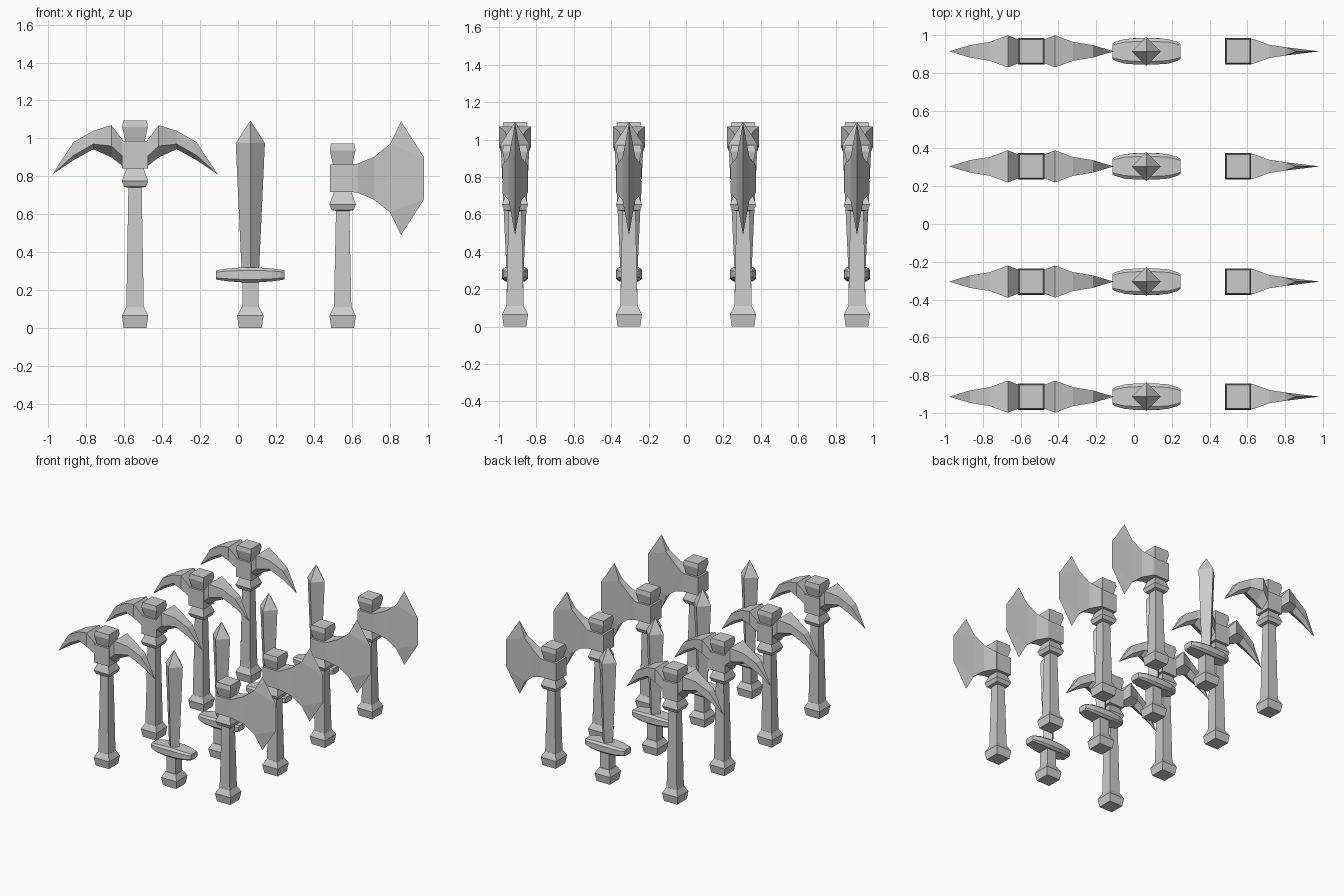
import bpy, bmesh

if "Cube" in bpy.data.objects:
    bpy.data.objects.remove(bpy.data.objects["Cube"])

ROWS = (-0.914, -0.305, 0.305, 0.914)


def loft(name, rings, x0):
    """Skin a list of rings (a one-point ring is a tip), placed once per row."""
    bm = bmesh.new()
    vr = [[bm.verts.new(p) for p in r] for r in rings]
    for a, b in zip(vr, vr[1:]):
        n = max(len(a), len(b))
        for i in range(n):
            j = (i + 1) % n
            if len(b) == 1:
                bm.faces.new((a[i], a[j], b[0]))
            else:
                bm.faces.new((a[i], a[j], b[j], b[i]))
    for r in (vr[0], vr[-1]):
        if len(r) > 2:
            bm.faces.new(r)
    finish(name, bm, x0)


def finish(name, bm, x0):
    bmesh.ops.recalc_face_normals(bm, faces=bm.faces)
    me = bpy.data.meshes.new(name)
    bm.to_mesh(me)
    bm.free()
    for y in ROWS:
        ob = bpy.data.objects.new(name, me)
        ob.location = (x0, y, 0)
        bpy.context.collection.objects.link(ob)


def square(h, z):
    return [(-h, -h, z), (h, -h, z), (h, h, z), (-h, h, z)]


def post(name, profile, x0):
    loft(name, [square(h, z) for h, z in profile], x0)


def hafted_handle(name, x0, top):
    """Pommel, tapering shaft, collar, head block and cap; top is the block base."""
    post(name + "_pommel", [(.06, 0), (.07, .065), (.047, .11)], x0)
    post(name + "_shaft", [(.046, .105), (.035, top - .09)], x0)
    post(name + "_collar", [(.035, top - .1), (.058, top - .095), (.07, top - .065), (.046, top)], x0)
    post(name + "_block", [(.068, top), (.068, top + .146)], x0)
    post(name + "_cap", [(.05, top + .14), (.068, top + .22), (.062, top + .255)], x0)


# Pickaxe: handle and two curved points
PX = -.543
hafted_handle("pickaxe", PX, .84)
for side, label in ((-1, "left"), (1, "right")):
    rings = []
    for x, top, mid, low, w in ((.06, .985, .90, .85, .06), (.125, 1.07, .96, .90, .085),
                                (.22, 1.04, .97, .943, .05), (.325, .98, .91, .885, .033)):
        x *= side
        rings.append([(x, -w, top), (x, w, top), (x, w, mid), (x, 0, low), (x, -w, mid)])
    rings.append([(.436 * side, 0, .81)])
    loft("pickaxe_point_" + label, rings, PX)

# Sword: pommel, grip, guard and diamond blade
SX = .065
post("sword_pommel", [(.06, 0), (.07, .065), (.047, .11)], SX)
post("sword_grip", [(.042, .105), (.042, .26)], SX)
guard = []
for x, hy, hz in ((-.18, .04, .024), (-.165, .05, .027), (-.115, .065, .034), (-.045, .07, .039),
                  (.045, .07, .039), (.115, .065, .034), (.165, .05, .027), (.18, .04, .024)):
    cy, cz = hy * .75, hz * .6
    guard.append([(x, y, .28 + z) for y, z in
                  ((-hy, -cz), (-cy, -hz), (cy, -hz), (hy, -cz),
                   (hy, cz), (cy, hz), (-cy, hz), (-hy, cz))])
loft("sword_guard", guard, SX)
loft("sword_blade", [[(-a, 0, z), (0, -a, z), (a, 0, z), (0, a, z)]
                     for a, z in ((.045, .28), (.077, .975))] + [[(0, 0, 1.095)]], SX)

# Axe: handle and flared blade with a sharp edge
AX = .552
hafted_handle("axe", AX, .717)
bm = bmesh.new()
rings = []
for x, h, w in ((.05, .073, .068), (.08, .077, .066), (.165, .113, .035), (.25, .18, .022)):
    rings.append([bm.verts.new((x, y, .79 + z)) for y, z in ((-w, -h), (-w, h), (w, h), (w, -h))])
for a, b in zip(rings, rings[1:]):
    for i in range(4):
        j = (i + 1) % 4
        bm.faces.new((a[i], a[j], b[j], b[i]))
bm.faces.new(rings[0])
low_tip, low, high, high_tip = [bm.verts.new((x, 0, .79 + z)) for x, z in
                                ((.308, -.3), (.43, -.11), (.43, .11), (.308, .3))]
fl, fh, bh, bl = rings[-1]
for l, h in ((fl, fh), (bl, bh)):
    bm.faces.new((l, low, high, h))
    bm.faces.new((l, low_tip, low))
    bm.faces.new((h, high, high_tip))
bm.faces.new((fh, bh, high_tip))
bm.faces.new((fl, bl, low_tip))
finish("axe_blade", bm, AX)
